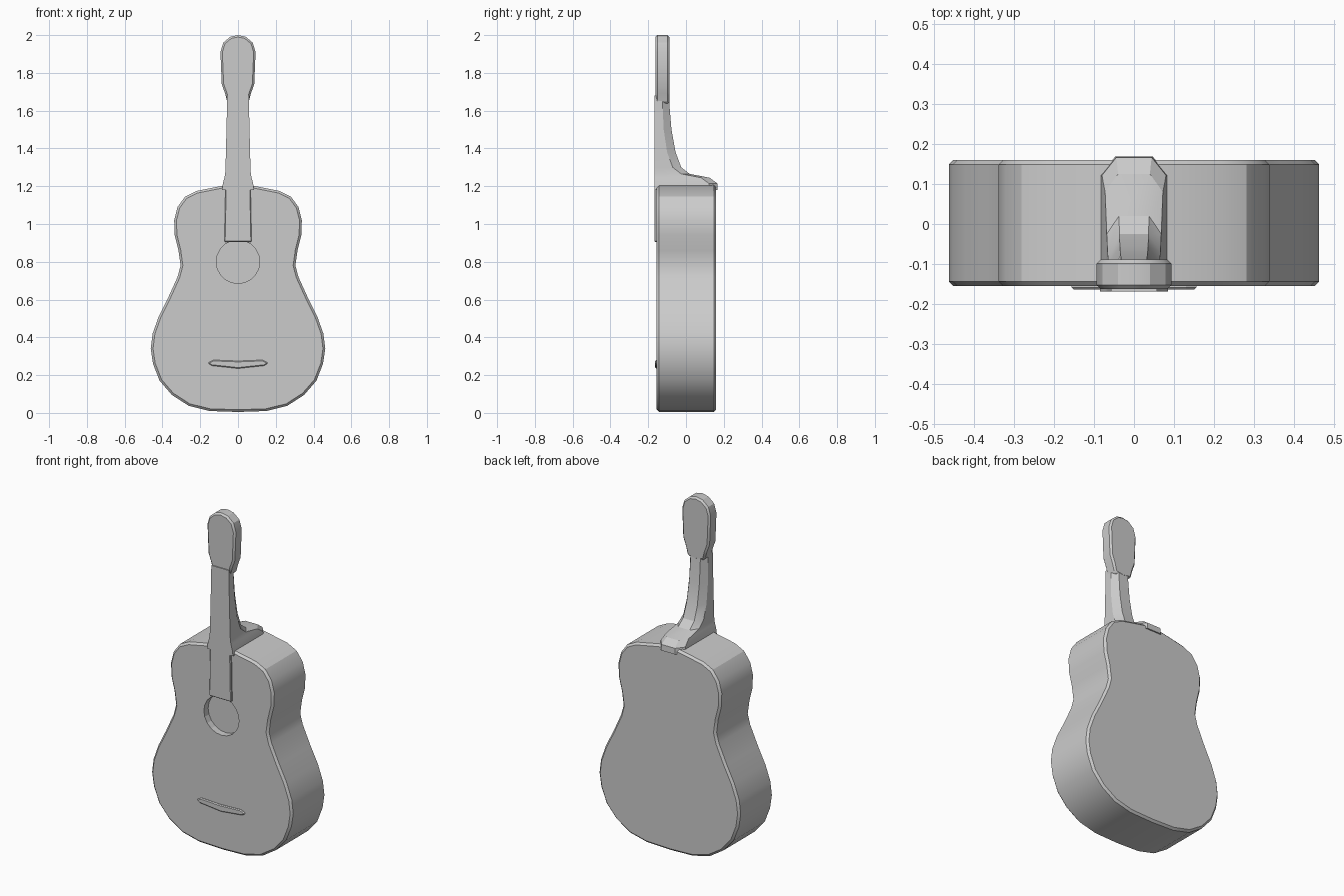
import bpy
import bmesh
import math

cube = bpy.data.objects.get("Cube")
if cube:
    bpy.data.objects.remove(cube, do_unlink=True)

grey = bpy.data.materials.new("plain grey")
grey.use_nodes = True
COLOUR = (0.6, 0.6, 0.6, 1)
grey.diffuse_color = COLOUR
grey.node_tree.nodes["Principled BSDF"].inputs["Base Color"].default_value = COLOUR


def finish(name, bm):
    bmesh.ops.recalc_face_normals(bm, faces=bm.faces)
    mesh = bpy.data.meshes.new(name)
    bm.to_mesh(mesh)
    bm.free()
    mesh.materials.append(grey)
    obj = bpy.data.objects.new(name, mesh)
    bpy.context.collection.objects.link(obj)
    return obj


def loft(name, rings):
    """Skin a list of equal-length point rings and cap both ends."""
    bm = bmesh.new()
    loops = [[bm.verts.new(p) for p in ring] for ring in rings]
    n = len(loops[0])
    for a, b in zip(loops, loops[1:]):
        for i in range(n):
            j = (i + 1) % n
            bm.faces.new((a[i], a[j], b[j], b[i]))
    bm.faces.new(loops[0])
    bm.faces.new(loops[-1])
    return finish(name, bm)


def plate(name, half, y0, y1):
    """Mirror a half outline in x and extrude it from y0 to y1."""
    outline = half + [(-x, z) for x, z in reversed(half) if x > 0]
    return loft(name, [[(x, y, z) for x, z in outline] for y in (y0, y1)])


def bevel(obj, width, segments=1):
    mod = obj.modifiers.new("soft edges", "BEVEL")
    mod.width = width
    mod.segments = segments
    mod.limit_method = "ANGLE"
    mod.angle_limit = math.radians(50)


def disc(name, radius, y0, y1, z, sides=20):
    angles = [2 * math.pi * i / sides for i in range(sides)]
    return loft(name, [[(radius * math.cos(a), y, z + radius * math.sin(a))
                        for a in angles] for y in (y0, y1)])


# Hourglass body
body = plate("body", [
    (0, 0.005), (0.15, 0.01), (0.26, 0.037), (0.35, 0.095), (0.415, 0.17),
    (0.45, 0.26), (0.462, 0.34), (0.452, 0.42), (0.42, 0.51), (0.37, 0.61),
    (0.32, 0.72), (0.304, 0.78), (0.315, 0.86), (0.335, 0.94), (0.338, 1.02),
    (0.32, 1.09), (0.28, 1.145), (0.22, 1.175), (0.07, 1.205), (0, 1.21)],
    -0.155, 0.16)
bevel(body, 0.012)

# Shallow sound hole cut into the front
cutter = disc("sound_hole_cutter", 0.115, -0.3, -0.115, 0.8)
cutter.hide_render = True
cutter.hide_viewport = True
cut = body.modifiers.new("sound hole", "BOOLEAN")
cut.object = cutter
cut.operation = "DIFFERENCE"
cut.solver = "EXACT"

# Neck flowing back into the heel: height, half width, back depth
rings = []
for z, w, back in [(1.18, 0.085, 0.168), (1.215, 0.08, 0.166), (1.245, 0.072, 0.125),
                   (1.265, 0.068, 0.02), (1.3, 0.066, -0.025), (1.38, 0.064, -0.055),
                   (1.5, 0.061, -0.077), (1.68, 0.057, -0.092)]:
    front = -0.168
    mid = back - min(0.045, (back - front) * 0.45)
    rings.append([(-w, front, z), (w, front, z), (w, mid, z),
                  (w * 0.55, back, z), (-w * 0.55, back, z), (-w, mid, z)])
loft("neck", rings)

# Fingerboard lying on the body down to the sound hole
fingerboard = plate("fingerboard", [(0, 0.905), (0.072, 0.905), (0.066, 1.22), (0, 1.22)],
                    -0.168, -0.14)
bevel(fingerboard, 0.004)

# Headstock with a rounded crown
head = plate("headstock", [
    (0, 1.63), (0.055, 1.64), (0.068, 1.69), (0.086, 1.74), (0.093, 1.91),
    (0.078, 1.96), (0.04, 1.992), (0, 2.0)], -0.162, -0.088)
bevel(head, 0.01)

# Low bridge on the lower front
bridge = plate("bridge", [(0, 0.235), (0.14, 0.25), (0.16, 0.265), (0.13, 0.28), (0, 0.275)],
               -0.163, -0.15)
bevel(bridge, 0.005)

# Faceted body sides shaded softly, rims kept crisp
for obj in (body, head, bpy.data.objects["neck"]):
    bpy.ops.object.select_all(action="DESELECT")
    obj.select_set(True)
    bpy.context.view_layer.objects.active = obj
    bpy.ops.object.shade_smooth_by_angle(angle=math.radians(25))
